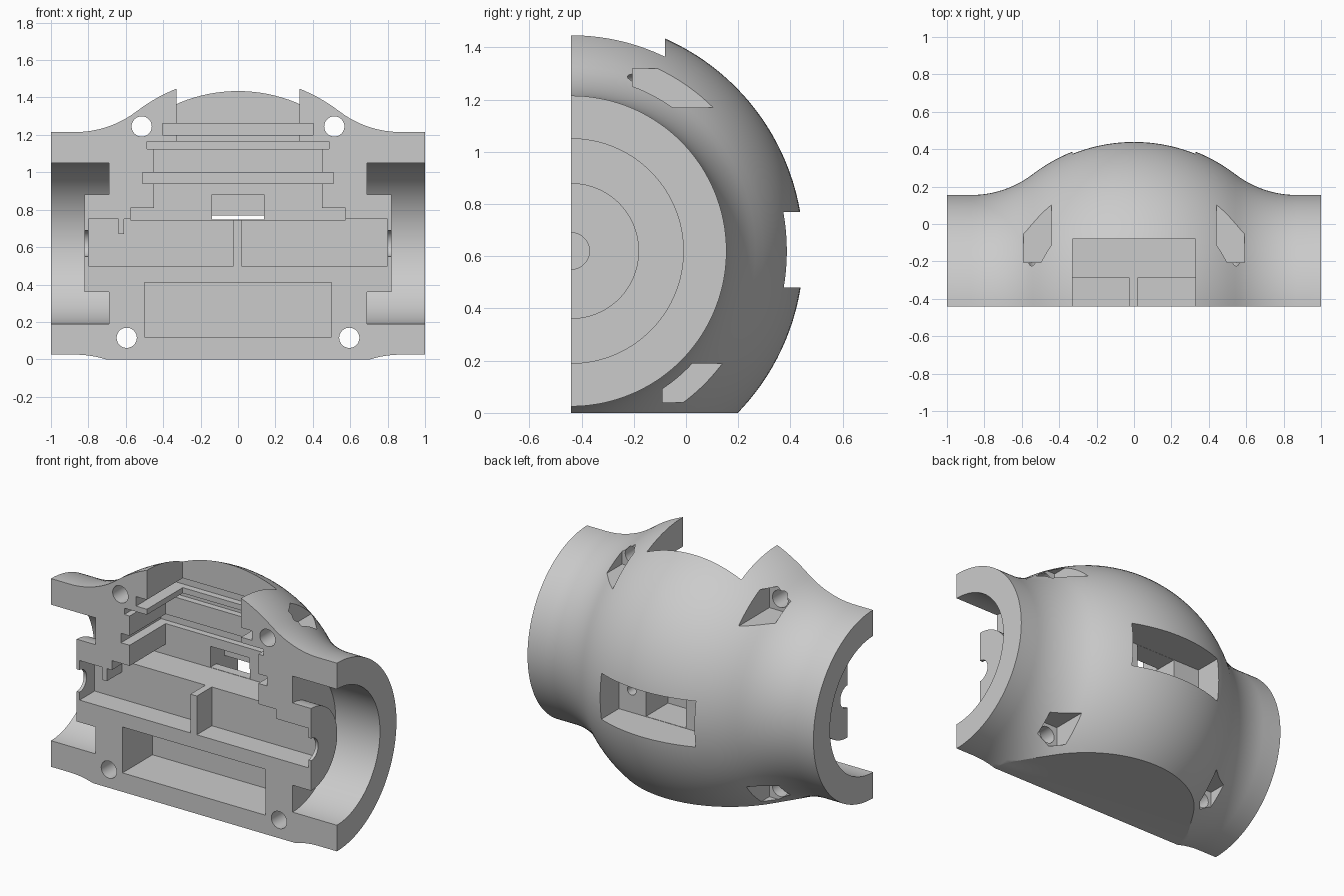
import bpy, bmesh, math
from mathutils import Matrix

if "Cube" in bpy.data.objects:
    bpy.data.objects.remove(bpy.data.objects["Cube"])

FRONT, AXIS = -0.44, 0.62          # flat split face and height of the lathe axis
BALL, NECK, BLEND_X = 0.89, 0.595, 0.87

grey = bpy.data.materials.new("plain grey")
grey.use_nodes = True
grey.diffuse_color = (0.6, 0.6, 0.6, 1)
grey.node_tree.nodes["Principled BSDF"].inputs["Base Color"].default_value = (0.6, 0.6, 0.6, 1)


def make_object(name, bm):
    bmesh.ops.recalc_face_normals(bm, faces=bm.faces)
    mesh = bpy.data.meshes.new(name)
    bm.to_mesh(mesh)
    bm.free()
    mesh.materials.append(grey)
    obj = bpy.data.objects.new(name, mesh)
    bpy.context.collection.objects.link(obj)
    return obj


def shell_profile():
    """Ball, concave fillet, straight neck, then the socket with its round boss."""
    fillet = (BLEND_X**2 + NECK**2 - BALL**2) / (2 * (BALL - NECK))
    join = BLEND_X * BALL / (BALL + fillet)
    half = []
    for i in range(15):
        x = join * i / 14
        half.append((x, math.sqrt(BALL**2 - x * x)))
    for i in range(1, 13):
        x = join + (BLEND_X - join) * i / 12
        half.append((x, NECK + fillet - math.sqrt(fillet**2 - (BLEND_X - x)**2)))
    half += [(1, NECK), (1, 0.43), (0.69, 0.43), (0.69, 0.26),
             (0.82, 0.26), (0.82, 0.07), (0.77, 0.07), (0.77, 0)]
    return [(-x, r) for x, r in reversed(half[1:])] + half


def make_shell():
    bm = bmesh.new()
    steps, rows = 72, []
    for j in range(steps + 1):
        a = math.pi * j / steps
        rows.append([bm.verts.new((x, FRONT + r * math.sin(a), AXIS + r * math.cos(a)))
                     for x, r in shell_profile()])
    for a, b in zip(rows, rows[1:]):
        for i in range(len(a) - 1):
            bm.faces.new((a[i], a[i + 1], b[i + 1], b[i]))
    bm.faces.new(rows[0] + rows[-1][::-1])
    bmesh.ops.remove_doubles(bm, verts=bm.verts, dist=1e-5)
    bmesh.ops.dissolve_degenerate(bm, edges=bm.edges, dist=1e-5)
    return make_object("half_shell", bm)


shell = make_shell()


def cut(cutter):
    cutter.hide_render = True
    mod = shell.modifiers.new("cut", "BOOLEAN")
    mod.operation, mod.solver, mod.object = "DIFFERENCE", "EXACT", cutter
    bpy.context.view_layer.objects.active = shell
    bpy.ops.object.modifier_apply(modifier=mod.name)
    bpy.data.objects.remove(cutter)


def cut_box(x0, x1, y0, y1, z0, z1):
    bm = bmesh.new()
    bmesh.ops.create_cube(bm, size=1)
    for v in bm.verts:
        v.co = (x1 if v.co.x > 0 else x0, y1 if v.co.y > 0 else y0, z1 if v.co.z > 0 else z0)
    cut(make_object("box_cutter", bm))


def cut_hole(x, z, radius, y0, y1):
    bm = bmesh.new()
    turn = Matrix.Translation((x, (y0 + y1) / 2, z)) @ Matrix.Rotation(math.pi / 2, 4, "X")
    bmesh.ops.create_cone(bm, cap_ends=True, segments=32, radius1=radius, radius2=radius,
                          depth=y1 - y0, matrix=turn)
    cut(make_object("hole_cutter", bm))


OPEN = -0.6                        # safely in front of the split face

# flat base
cut_box(-2, 2, -2, 2, -1, 0)

# lower front pocket
cut_box(-0.5, 0.5, OPEN, -0.14, 0.12, 0.41)

# paired middle pockets with a rib between them and a small tab on one side
cut_box(-0.8, -0.64, OPEN, -0.29, 0.5, 0.75)
cut_box(-0.645, -0.605, OPEN, -0.29, 0.5, 0.67)
cut_box(-0.61, -0.025, OPEN, -0.29, 0.5, 0.75)
cut_box(0.02, 0.8, OPEN, -0.29, 0.5, 0.75)

# main chamber, its grooves and the opening through the top
cut_box(-0.45, 0.45, OPEN, -0.08, 0.78, 1.15)
cut_box(-0.33, 0.33, OPEN, -0.081, 1.1, 2)
for half_width, back, low, high in [(0.575, -0.079, 0.745, 0.81), (0.51, -0.04, 0.94, 1.0),
                                    (0.487, -0.04, 1.125, 1.165), (0.405, -0.04, 1.2, 1.26)]:
    cut_box(-half_width, half_width, OPEN, back, low, high)

# rear window, its deep centre and the passage into the chamber
cut_box(-0.33, 0.33, 0.2, 1, 0.48, 0.77)
cut_box(-0.14, 0.14, -0.02, 0.3, 0.482, 0.769)
cut_box(-0.138, 0.138, -0.2, 0.06, 0.747, 0.88)
for side in (-1, 1):
    cut_hole(side * 0.24, 0.62, 0.03, 0.08, 0.3)

# corner bolt holes with square recesses at the back
for side in (-1, 1):
    for x, z, seat in [(0.515, 1.245, -0.205), (0.595, 0.115, -0.09)]:
        cut_hole(side * x, z, 0.054, OPEN, 0)
        cut_box(side * x - 0.075, side * x + 0.075, seat, 1, z - 0.075, z + 0.075)

# smooth the round surfaces, keep the edges sharp
bpy.ops.object.select_all(action="DESELECT")
shell.select_set(True)
bpy.context.view_layer.objects.active = shell
bpy.ops.object.shade_smooth_by_angle(angle=math.radians(25))
